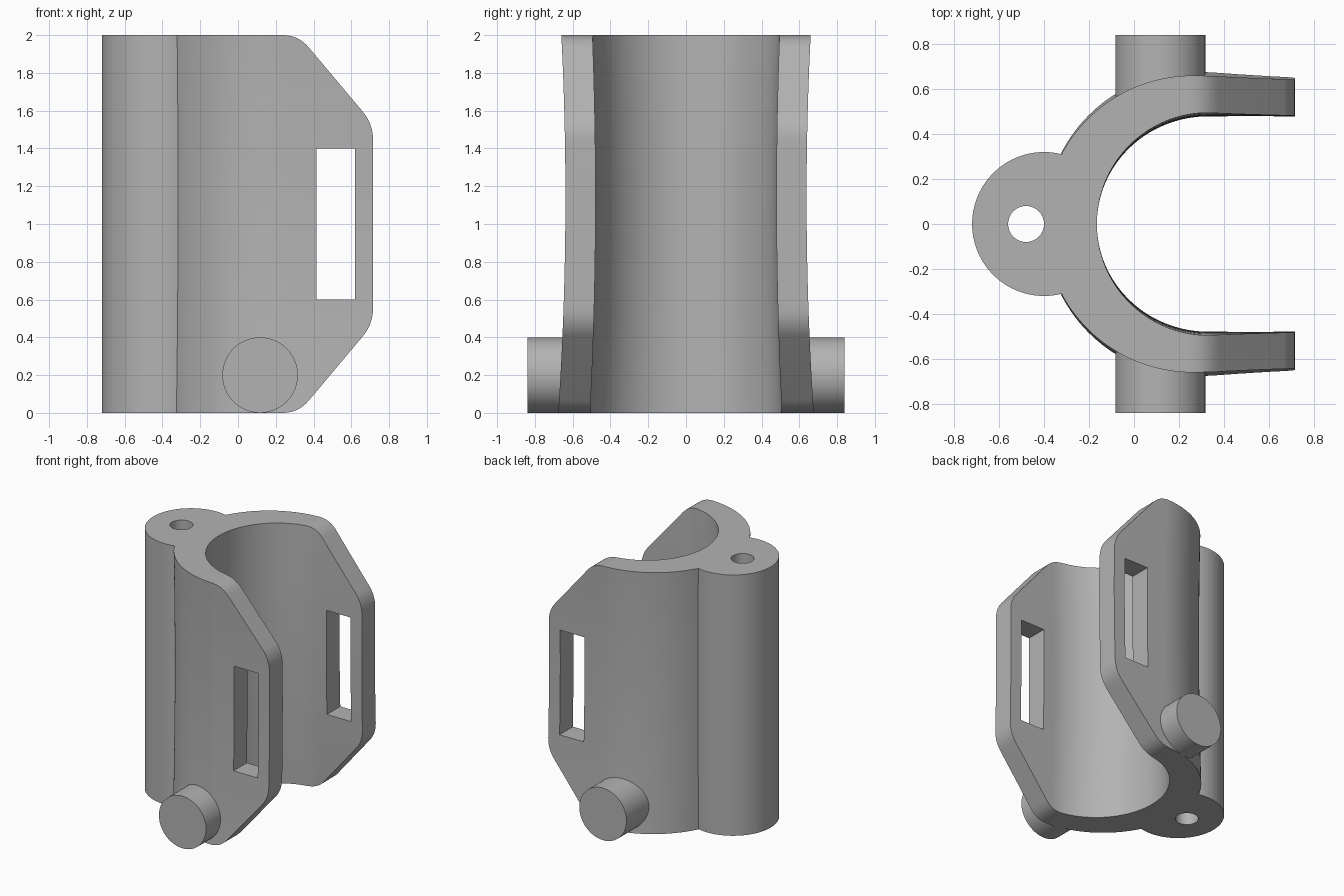
import bpy, bmesh
from math import sin, cos, pi, acos
from mathutils import Vector

cube = bpy.data.objects.get("Cube")
if cube:
    bpy.data.objects.remove(cube, do_unlink=True)

grey = bpy.data.materials.new("plain grey")
grey.use_nodes = True
grey.diffuse_color = (0.45, 0.45, 0.45, 1)
grey.node_tree.nodes["Principled BSDF"].inputs["Base Color"].default_value = grey.diffuse_color


def loft(name, rings):
    """Closed solid through a list of equally long rings of points."""
    bm = bmesh.new()
    loops = [[bm.verts.new(p) for p in ring] for ring in rings]
    n = len(loops[0])
    for a, b in zip(loops, loops[1:]):
        for i in range(n):
            j = (i + 1) % n
            bm.faces.new((a[i], a[j], b[j], b[i]))
    bm.faces.new(loops[0][::-1])
    bm.faces.new(loops[-1])
    bmesh.ops.recalc_face_normals(bm, faces=bm.faces)
    mesh = bpy.data.meshes.new(name)
    bm.to_mesh(mesh)
    bm.free()
    mesh.materials.append(grey)
    obj = bpy.data.objects.new(name, mesh)
    bpy.context.collection.objects.link(obj)
    return obj


def along_z(name, pts, z0, z1):
    return loft(name, [[(x, y, z) for x, y in pts] for z in (z0, z1)])


def along_y(name, pts, y0, y1):
    return loft(name, [[(x, y, z) for x, z in pts] for y in (y0, y1)])


def arc(cx, cy, r, a0, a1, n):
    return [(cx + r * cos(a0 + (a1 - a0) * i / n), cy + r * sin(a0 + (a1 - a0) * i / n))
            for i in range(n + 1)]


def rounded(p, before, after, d=0.085, n=8):
    """Small curve that replaces a sharp corner."""
    p, before, after = Vector(p), Vector(before), Vector(after)
    a = p + (before - p).normalized() * d
    b = p + (after - p).normalized() * d
    return [tuple(a * (1 - t) ** 2 + p * 2 * t * (1 - t) + b * t * t)
            for t in (i / n for i in range(n + 1))]


def activate(obj):
    bpy.ops.object.select_all(action="DESELECT")
    obj.select_set(True)
    bpy.context.view_layer.objects.active = obj


def carve(obj, cutter, operation="DIFFERENCE"):
    mod = obj.modifiers.new("carve", "BOOLEAN")
    mod.operation, mod.object, mod.solver = operation, cutter, "EXACT"
    activate(obj)
    bpy.ops.object.modifier_apply(modifier=mod.name)
    bpy.data.objects.remove(cutter, do_unlink=True)


# Clamp shell: C-shaped section, slightly waisted across its width
section = ([(0.9, 0.66)] + arc(0.26, 0, 0.66, pi / 2, 3 * pi / 2, 72) + [(0.9, -0.66)]
           + [(0.9, -0.495)] + arc(0.33, 0, 0.495, 3 * pi / 2, pi / 2, 72) + [(0.9, 0.495)])


def waist(z):
    t = z - 1
    return 0.968 - 0.0125 * t + 0.0445 * t * t


levels = [i / 12 for i in range(25)]
shell = loft("clamp_shell", [[(x, y * waist(z), z) for x, y in section] for z in levels])

# Side outline with chamfered, rounded corners
corners = [(0.32, 0), (0.715, 0.47), (0.715, 1.53), (0.32, 2)]
path = [(-0.5, 0)] + corners + [(-0.5, 2)]
outline = [(-0.5, 0)]
for i in range(1, 5):
    outline += rounded(path[i], path[i - 1], path[i + 1])
outline.append((-0.5, 2))
carve(shell, along_y("outline_cutter", outline, -1, 1), "INTERSECT")

# Strap slots through both arms
slot = [(0.415, 0.6), (0.62, 0.6), (0.62, 1.4), (0.415, 1.4)]
carve(shell, along_y("slot_cutter", slot, -1, 1))

# Rear post with a bore, ending inside the shell wall
a = acos(0.1 / 0.32)
post = along_z("rear_post", arc(-0.4, 0, 0.32, a, 2 * pi - a, 64), 0, 2)
carve(post, along_z("bore_cutter", arc(-0.48, 0, 0.08, 0, 2 * pi, 40)[:-1], -0.5, 2.5))

# Side pegs
parts = [shell, post]
for side, name in ((1, "left_peg"), (-1, "right_peg")):
    disc = arc(0.117, 0.2, 0.2, 0, 2 * pi, 64)[:-1]
    parts.append(along_y(name, disc, side * 0.53, side * 0.84))

for obj in parts:
    activate(obj)
    bpy.ops.object.shade_smooth_by_angle(angle=pi / 6)
